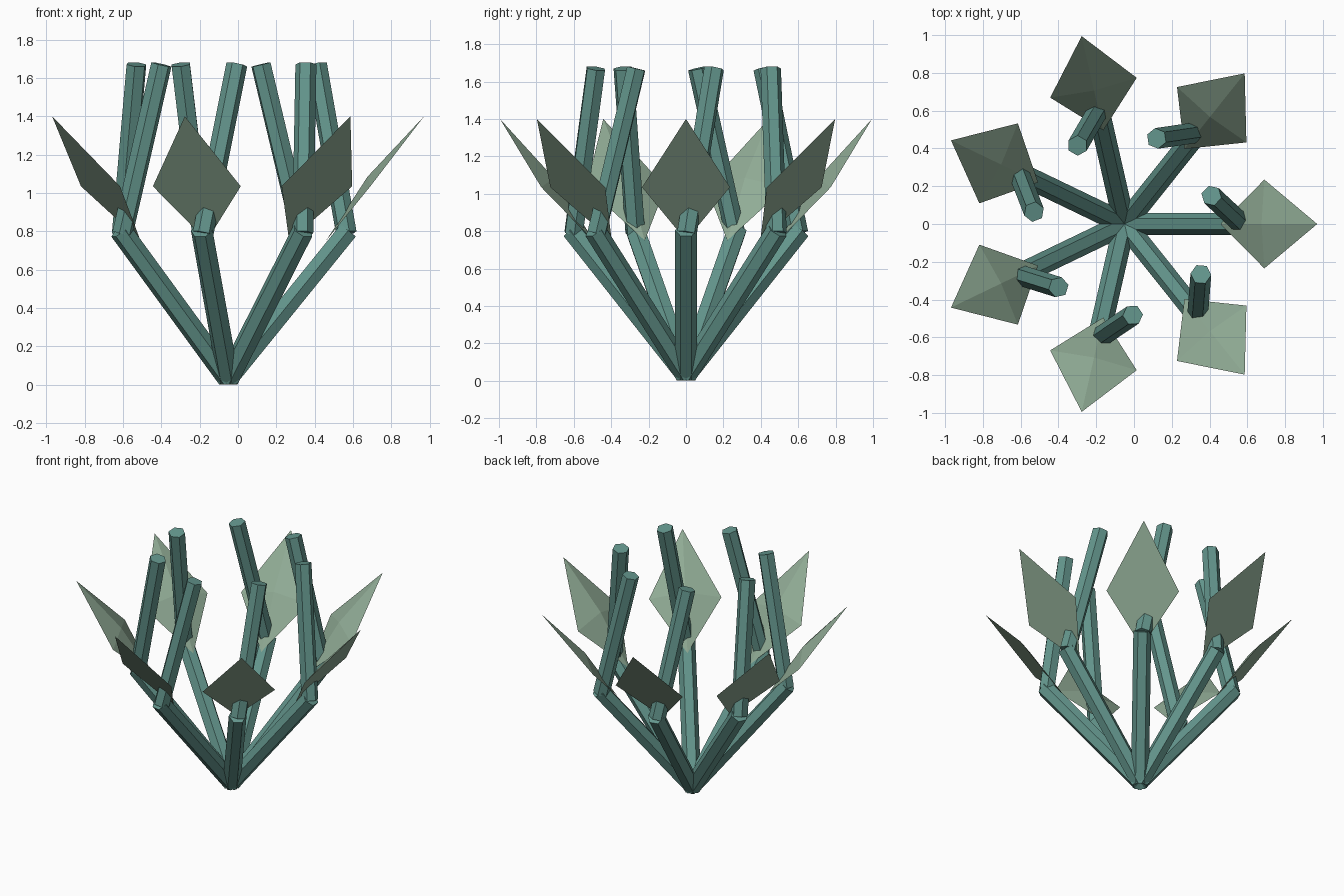
import bpy, bmesh, math
from mathutils import Vector, Matrix

if "Cube" in bpy.data.objects:
    bpy.data.objects.remove(bpy.data.objects["Cube"])

COUNT = 7
CENTRE = Matrix.Translation((-0.05, 0, 0))


def material(name, rgb):
    m = bpy.data.materials.new(name)
    m.diffuse_color = (*rgb, 1)
    m.use_nodes = True
    m.node_tree.nodes["Principled BSDF"].inputs["Base Color"].default_value = m.diffuse_color
    return m


teal = material("teal_stem", (0.127, 0.305, 0.266))
sage = material("sage_leaf", (0.283, 0.413, 0.305))


def finish(bm, name, mat, turn):
    bmesh.ops.recalc_face_normals(bm, faces=bm.faces)
    me = bpy.data.meshes.new(name)
    bm.to_mesh(me)
    bm.free()
    me.materials.append(mat)
    ob = bpy.data.objects.new(name, me)
    ob.matrix_world = CENTRE @ turn
    bpy.context.collection.objects.link(ob)


def hex_rod(name, a, b, radius, turn):
    """Six-sided rod from a to b, with one corner on the level side axis."""
    a, b = Vector(a), Vector(b)
    axis = (b - a).normalized()
    side = Vector((0, 0, 1)).cross(axis).normalized()
    up = axis.cross(side)
    frame = Matrix((side, up, axis)).transposed().to_4x4()
    bm = bmesh.new()
    bmesh.ops.create_circle(bm, cap_ends=True, segments=6, radius=radius)
    # put a corner on the local x axis
    v = bm.verts[:][0].co
    spin = Matrix.Rotation(-math.atan2(v.y, v.x), 4, 'Z')
    bmesh.ops.transform(bm, matrix=Matrix.Translation(a) @ frame @ spin, verts=bm.verts)
    top = bmesh.ops.extrude_face_region(bm, geom=bm.faces[:], use_keep_orig=True)["geom"]
    bmesh.ops.translate(bm, vec=b - a,
                        verts=[g for g in top if isinstance(g, bmesh.types.BMVert)])
    finish(bm, name, teal, turn)


def leaf(name, turn):
    """Diamond with a flat outer face and a shallow peak on the inner side."""
    bm = bmesh.new()
    base, right, tip, left, peak = [bm.verts.new(p) for p in (
        (0.508, 0, 0.75), (0.74, -0.235, 1.035), (1.02, 0, 1.4),
        (0.74, 0.235, 1.035), (0.725, 0, 1.085))]
    ring = [base, right, tip, left]
    bm.faces.new(ring)
    for i in range(4):
        bm.faces.new((ring[i], ring[(i + 1) % 4], peak))
    finish(bm, name, sage, turn)


# Each arm: leaning lower stem, inward-twisting upper stem, and a leaf at the joint
for i in range(COUNT):
    turn = Matrix.Rotation(2 * math.pi * i / COUNT, 4, 'Z')
    hex_rod(f"lower_stem_{i + 1}", (0, 0, 0.033), (0.625, 0, 0.805), 0.058, turn)
    hex_rod(f"upper_stem_{i + 1}", (0.615, 0.005, 0.79), (0.46, 0.15, 1.67), 0.055, turn)
    leaf(f"leaf_{i + 1}", turn)
